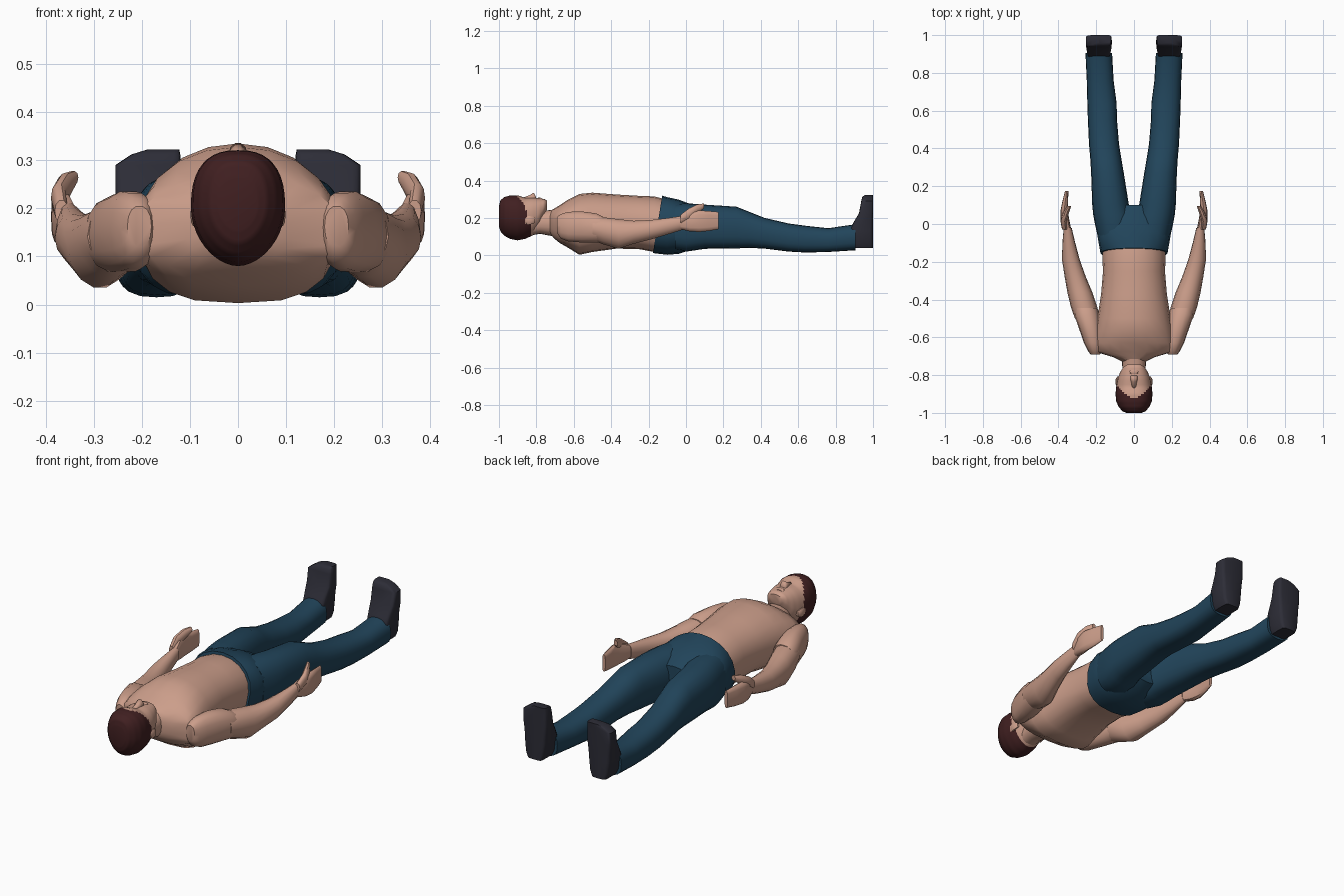
import bpy, bmesh, math
from mathutils import Vector


def material(name, rgb):
    m = bpy.data.materials.new(name)
    m.diffuse_color = (*rgb, 1)
    return m


SKIN = material("skin", (0.60, 0.34, 0.255))
PANTS = material("blue_trousers", (0.0155, 0.059, 0.104))
HAIR = material("dark_brown_hair", (0.052, 0.014, 0.015))
SHOES = material("dark_shoes", (0.026, 0.026, 0.038))


def ring(x, y, lo, hi, hw, power=2.3, top_power=None, n=20, shear=0.0):
    """Rounded section facing along y, between heights lo and hi."""
    pts = []
    for i in range(n):
        a = 2 * math.pi * i / n
        c, s = math.cos(a), math.sin(a)
        p = 2 / (top_power if top_power and s > 0 else power)
        z = math.copysign(abs(s) ** p, s) * (hi - lo) / 2
        pts.append(Vector((x + math.copysign(abs(c) ** p, c) * hw,
                           y + shear * z, (lo + hi) / 2 + z)))
    return pts


def flat_ring(z, x0, x1, y0, y1, power=6, n=16):
    """Rounded section facing along z."""
    pts = []
    for i in range(n):
        a = 2 * math.pi * i / n
        c, s = math.cos(a), math.sin(a)
        pts.append(Vector(((x0 + x1) / 2 + math.copysign(abs(c) ** (2 / power), c) * (x1 - x0) / 2,
                           (y0 + y1) / 2 + math.copysign(abs(s) ** (2 / power), s) * (y1 - y0) / 2, z)))
    return pts


def loft(name, rings, mats, mirror=False, angle=45, rule=None):
    """Skin a list of rings into a closed smooth part."""
    bm = bmesh.new()
    loops = [[bm.verts.new(p) for p in r] for r in rings]
    for a, b in zip(loops, loops[1:]):
        for i in range(len(a)):
            j = (i + 1) % len(a)
            bm.faces.new((a[i], a[j], b[j], b[i]))
    bm.faces.new(loops[0])
    bm.faces.new(loops[-1])
    bmesh.ops.recalc_face_normals(bm, faces=bm.faces)
    if rule:
        for f in bm.faces:
            f.material_index = rule(f.calc_center_median())
    me = bpy.data.meshes.new(name)
    bm.to_mesh(me)
    bm.free()
    ob = bpy.data.objects.new(name, me)
    bpy.context.collection.objects.link(ob)
    for m in mats:
        me.materials.append(m)
    bpy.ops.object.select_all(action='DESELECT')
    ob.select_set(True)
    bpy.context.view_layer.objects.active = ob
    bpy.ops.object.shade_smooth_by_angle(angle=math.radians(angle))
    if mirror:
        ob.modifiers.new("Mirror", 'MIRROR')
    return ob


# Torso: y, low, high, half width
torso = [(-0.73, .12, .235, .06), (-0.705, .09, .25, .11), (-0.675, .066, .268, .21),
         (-0.63, .04, .298, .215), (-0.57, .003, .328, .207), (-0.50, .018, .335, .194),
         (-0.37, .036, .325, .174), (-0.25, .033, .318, .164), (-0.17, .018, .315, .168),
         (-0.11, .02, .30, .165)]
loft("torso", [ring(0, *t, 2.8, 2.05) for t in torso], [SKIN])

# Trousers: seat filling the middle, then one leg mirrored
seat = [(-0.10, .003, .311, .187, 2.5), (-0.04, .008, .298, .197, 2.4),
        (0.03, .03, .272, .18, 2.2), (0.10, .065, .235, .10, 2.2)]
loft("trouser_seat", [ring(0, -0.152, .012, .319, .178, 2.6, 2.1, shear=0.16)]
     + [ring(0, *t) for t in seat], [PANTS])
# y, low, high, inner x, outer x
leg = [(-0.06, .03, .275, .004, .193), (0.0, .02, .278, .004, .207), (0.05, .027, .275, .012, .216),
       (0.10, .035, .271, .027, .221), (0.27, .037, .26, .054, .227),
       (0.34, .04, .232, .066, .231), (0.42, .036, .20, .079, .238), (0.55, .02, .17, .09, .244),
       (0.64, .015, .158, .092, .247), (0.76, .018, .145, .108, .25), (0.905, .027, .166, .116, .257)]
loft("trouser_leg", [ring((a + b) / 2, y, lo, hi, (b - a) / 2, 2.8, 2.3) for y, lo, hi, a, b in leg],
     [PANTS], True)

# Shoes: stacked from heel to toe, soles facing outward along y
shoe = [(.04, .145, .228, .89, 1.0), (.07, .132, .242, .875, 1.0), (.13, .125, .248, .875, 1.0),
        (.175, .122, .25, .895, 1.0), (.225, .117, .255, .925, 1.0), (.29, .118, .255, .937, 1.0),
        (.312, .12, .222, .942, 1.0), (.322, .122, .19, .955, 1.0)]
loft("shoe", [flat_ring(*s) for s in shoe], [SHOES], True)

# Upper arm and forearm: x, y, low, high, half width
upper_arm = [(.205, -0.69, .12, .205, .025), (.207, -0.67, .088, .222, .038), (.215, -0.63, .073, .234, .05),
             (.229, -0.56, .067, .237, .06), (.25, -0.48, .066, .226, .067), (.257, -0.445, .075, .208, .064)]
loft("upper_arm", [ring(*a, n=14) for a in upper_arm], [SKIN], True)
forearm = [(.255, -0.50, .078, .205, .058), (.264, -0.44, .056, .205, .07), (.287, -0.36, .033, .195, .066),
           (.311, -0.28, .06, .186, .056), (.334, -0.19, .083, .19, .047), (.345, -0.10, .11, .20, .034),
           (.351, -0.02, .135, .212, .021)]
loft("forearm", [ring(*a, 1.85, 2.2, n=14) for a in forearm], [SKIN], True)

# Hand and thumb
hand = [(.352, -0.03, .14, .208, .02), (.365, 0.02, .128, .232, .023), (.37, 0.07, .125, .24, .019),
        (.364, 0.12, .13, .237, .015), (.356, 0.175, .14, .232, .009)]
loft("hand", [ring(*h, 2.8, n=12) for h in hand], [SKIN], True)
thumb = [(.367, -0.03, .17, .217, .014), (.373, 0.015, .19, .252, .016),
         (.36, 0.06, .222, .273, .016), (.343, 0.095, .25, .278, .011)]
loft("thumb", [ring(*t, n=10) for t in thumb], [SKIN], True)

# Neck
neck = [(-0.87, .10, .22, .058), (-0.78, .115, .235, .06), (-0.70, .10, .246, .066)]
loft("neck", [ring(0, *k) for k in neck], [SKIN])

# Head: y, low, high, half width, subdivided lengthwise for a clean hairline
head = [(-1.0, .155, .262, .04), (-0.992, .128, .295, .06), (-0.97, .104, .312, .08),
        (-0.94, .088, .32, .094), (-0.90, .08, .321, .098), (-0.86, .088, .307, .094),
        (-0.82, .106, .308, .086), (-0.785, .14, .305, .074), (-0.757, .21, .301, .056),
        (-0.743, .245, .292, .035)]
fine = []
for a, b in zip(head, head[1:]):
    fine += [tuple(p + (q - p) * k / 4 for p, q in zip(a, b)) for k in range(4)]
fine.append(head[-1])


def hairline(c):
    if c.z > .22:
        edge = -0.92 + 8 * c.x ** 2
    else:
        edge = -0.848 if c.z > .2 else -0.865 if c.z > .17 else -0.825
    return 1 if c.y < edge else 0


loft("head", [ring(0, *h, 1.85, 2.5, n=40) for h in fine], [SKIN, HAIR], rule=hairline)

# Nose, lips and ears
nose = [(0, -0.872, .285, .309, .012), (0, -0.835, .285, .323, .016),
        (0, -0.815, .285, .337, .02), (0, -0.803, .285, .316, .018)]
loft("nose", [ring(*p, 2, n=10) for p in nose], [SKIN], angle=80)
lips = [(0, -0.795, .29, .307, .02), (0, -0.785, .29, .311, .026), (0, -0.772, .29, .306, .02)]
loft("lips", [ring(*p, n=10) for p in lips], [SKIN])
ear = [(.088, -0.856, .172, .205, .006), (.09, -0.842, .162, .212, .009),
       (.088, -0.82, .167, .208, .009), (.082, -0.807, .175, .2, .006)]
loft("ear", [ring(*e, n=10) for e in ear], [SKIN], True)
